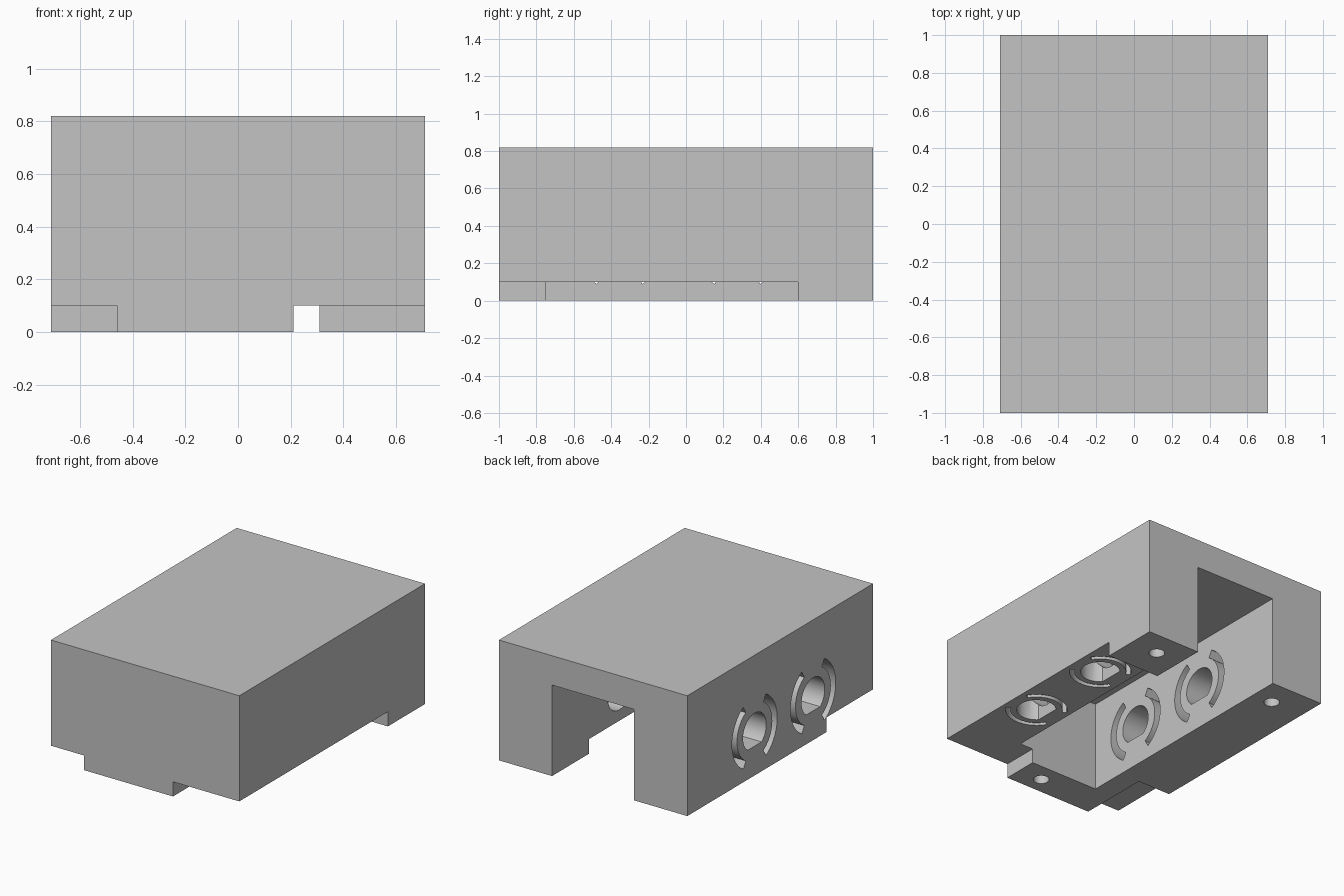
import bpy, bmesh, math

if "Cube" in bpy.data.objects:
    bpy.data.objects.remove(bpy.data.objects["Cube"])

grey = bpy.data.materials.new("plain_grey")
grey.diffuse_color = (0.55, 0.55, 0.55, 1)
grey.use_nodes = True
grey.node_tree.nodes["Principled BSDF"].inputs["Base Color"].default_value = grey.diffuse_color


def prism(name, pts, axis, a, b):
    """Extrude a 2D outline along x (outline in y,z) or z (outline in x,y)."""
    bm = bmesh.new()
    place = (lambda u, v, w: (w, u, v)) if axis == "x" else (lambda u, v, w: (u, v, w))
    face = bm.faces.new([bm.verts.new(place(u, v, a)) for u, v in pts])
    ext = bmesh.ops.extrude_face_region(bm, geom=[face])
    move = place(0, 0, b - a)
    bmesh.ops.translate(bm, vec=move,
                        verts=[g for g in ext["geom"] if isinstance(g, bmesh.types.BMVert)])
    bmesh.ops.recalc_face_normals(bm, faces=bm.faces[:])
    mesh = bpy.data.meshes.new(name)
    bm.to_mesh(mesh)
    bm.free()
    mesh.materials.append(grey)
    ob = bpy.data.objects.new(name, mesh)
    bpy.context.collection.objects.link(ob)
    return ob


def box(name, x, y, z):
    return prism(name, [(x[0], y[0]), (x[1], y[0]), (x[1], y[1]), (x[0], y[1])], "z", *z)


def circle(u, v, r, flat_dir=None, flat=0.1, n=48):
    """Circle outline; with flat_dir (degrees) it becomes a keyed D shape."""
    a0, span = 0.0, 2 * math.pi
    if flat_dir is None:
        angles = [span * i / n for i in range(n)]
    else:
        half = math.acos(flat / r)
        a0 = math.radians(flat_dir) + half
        angles = [a0 + (span - 2 * half) * i / n for i in range(n + 1)]
    return [(u + r * math.cos(a), v + r * math.sin(a)) for a in angles]


def arc_slot(u, v, r_in, r_out, mid, half=60, n=20):
    """Curved slot outline centred on angle mid (degrees)."""
    angles = [math.radians(mid - half + 2 * half * i / n) for i in range(n + 1)]
    outer = [(u + r_out * math.cos(a), v + r_out * math.sin(a)) for a in angles]
    inner = [(u + r_in * math.cos(a), v + r_in * math.sin(a)) for a in reversed(angles)]
    return outer + inner


body = box("housing_block", (-0.71, 0.71), (-1, 1), (0, 0.82))

# channel open to the back and below, plus shallow recesses under the base
cutters = [
    box("channel", (-0.31, 0.31), (-0.75, 1.2), (-0.2, 0.62)),
    box("left_recess", (-0.9, -0.46), (-1.2, -0.5), (-0.2, 0.10)),
    box("right_recess", (0.21, 0.9), (-1.2, 0.6), (-0.2, 0.10)),
]

# screw holes in the feet
for x, y in ((0.50, 0.82), (-0.46, 0.81), (0.03, -0.88)):
    cutters.append(prism("screw_hole", circle(x, y, 0.05, n=32), "z", -0.1, 0.2))

for y in (-0.355, 0.275):
    # keyed hole and curved slots through the left leg
    cutters.append(prism("keyed_hole", circle(y, 0.30, 0.125, -90), "x", -0.9, -0.2))
    for mid in (0, 180):
        cutters.append(prism("side_slot", arc_slot(y, 0.30, 0.19, 0.243, mid), "x", -0.9, -0.2))
    # elbow passage in the right leg, with curved slots below
    cutters.append(prism("keyed_socket", circle(0.51, y, 0.125, 180, 0.09), "z", 0.0, 0.43))
    cutters.append(prism("cross_hole", circle(y, 0.30, 0.125), "x", 0.2, 0.51))
    for mid in (90, 270):
        cutters.append(prism("base_slot", arc_slot(0.51, y, 0.165, 0.195, mid), "z", 0.0, 0.2))

# carve the block
bpy.context.view_layer.objects.active = body
body.select_set(True)
for c in cutters:
    mod = body.modifiers.new("cut", "BOOLEAN")
    mod.operation = "DIFFERENCE"
    mod.solver = "EXACT"
    mod.object = c
    bpy.ops.object.modifier_apply(modifier=mod.name)
    bpy.data.objects.remove(c)

bpy.ops.object.shade_smooth_by_angle(angle=math.radians(30))
